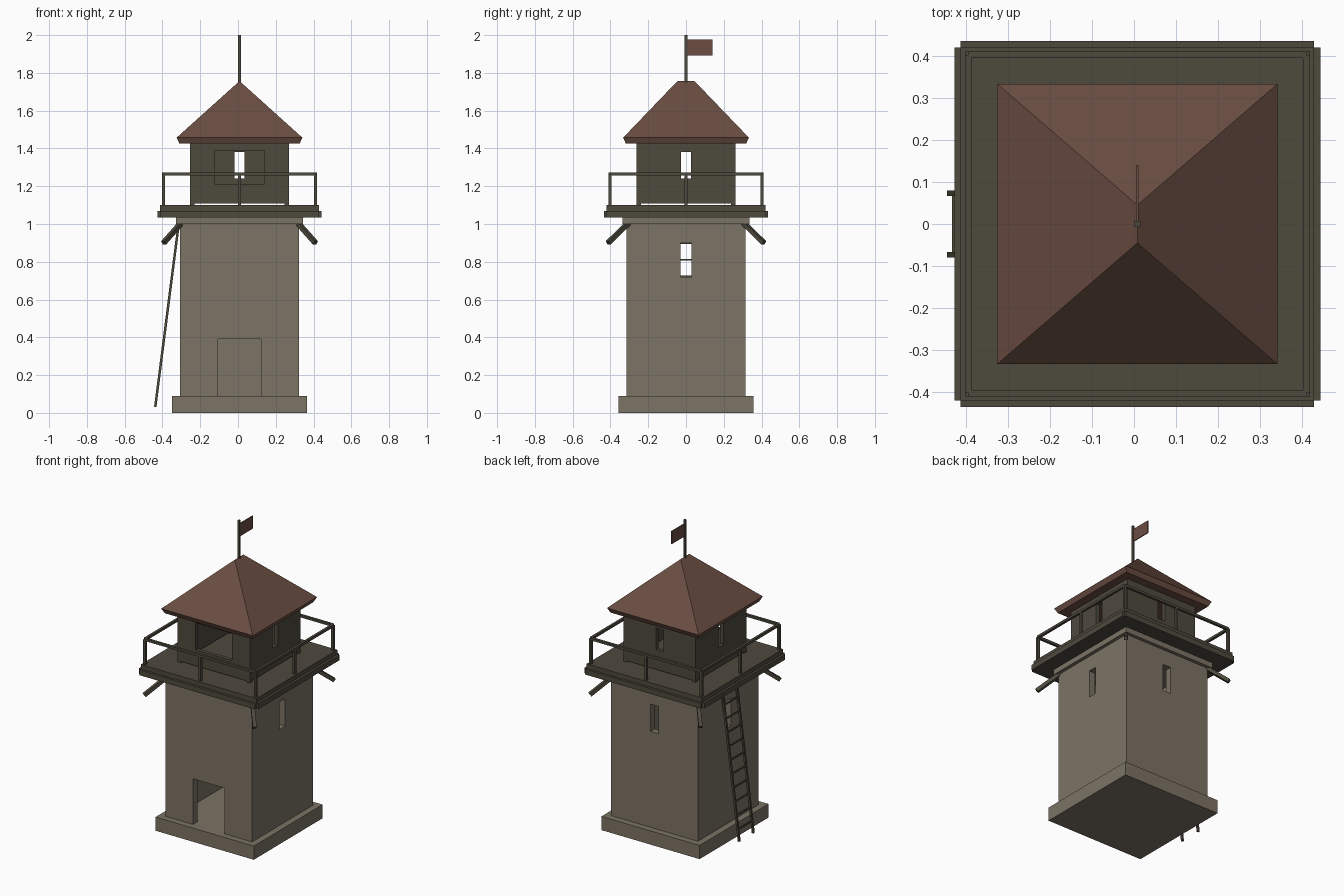
import bpy
import bmesh
from math import pi
from mathutils import Vector, Matrix

default = bpy.data.objects.get("Cube")
if default:
    bpy.data.objects.remove(default, do_unlink=True)

CENTRE = Vector((0.008, 0, 0))   # tower axis; the ladder sits outside on -x


def material(name, rgb):
    m = bpy.data.materials.new(name)
    m.use_nodes = True
    m.diffuse_color = (*rgb, 1)
    m.node_tree.nodes["Principled BSDF"].inputs["Base Color"].default_value = (*rgb, 1)
    return m


STONE = material("weathered_stone", (0.20, 0.172, 0.128))
WOOD = material("dark_wood", (0.076, 0.067, 0.048))
RED = material("roof_red", (0.145, 0.075, 0.055))


def finish(name, bm, mat, matrix=Matrix()):
    mesh = bpy.data.meshes.new(name)
    bm.to_mesh(mesh)
    bm.free()
    mesh.materials.append(mat)
    ob = bpy.data.objects.new(name, mesh)
    ob.matrix_world = Matrix.Translation(CENTRE) @ matrix
    bpy.context.collection.objects.link(ob)
    return ob


def turn(side):
    """Quarter turns: 0 front, 1 left (+x), 2 back, 3 right (-x)."""
    return Matrix.Rotation(side * pi / 2, 4, 'Z')


def box(name, low, high, mat, side=0):
    low, high = Vector(low), Vector(high)
    bm = bmesh.new()
    bmesh.ops.create_cube(bm, size=1)
    bmesh.ops.scale(bm, vec=high - low, verts=bm.verts)
    bmesh.ops.translate(bm, vec=(low + high) / 2, verts=bm.verts)
    return finish(name, bm, mat, turn(side))


def slab(name, half, z0, z1, mat):
    return box(name, (-half, -half, z0), (half, half, z1), mat)


def beam(name, a, b, width, mat, side=0):
    a, b = Vector(a), Vector(b)
    bm = bmesh.new()
    bmesh.ops.create_cube(bm, size=1)
    bmesh.ops.scale(bm, vec=(width, width, (b - a).length), verts=bm.verts)
    place = Matrix.Translation((a + b) / 2) @ (b - a).to_track_quat('Z', 'Y').to_matrix().to_4x4()
    return finish(name, bm, mat, turn(side) @ place)


def wall(name, side, half, thick, z0, z1, opening, mat):
    """Wall panel with one opening (half width, bottom, top)."""
    w, low, top = opening
    reach = half if side % 2 == 0 else half - thick
    xs, zs = (-reach, -w, w, reach), (z0, low, top, z1)
    bm = bmesh.new()
    verts = {}

    def vert(x, z):
        if (x, z) not in verts:
            verts[x, z] = bm.verts.new((x, -half, z))
        return verts[x, z]

    for i in range(3):
        for j in range(3):
            if (i, j) != (1, 1) and zs[j + 1] > zs[j]:
                bm.faces.new((vert(xs[i], zs[j]), vert(xs[i + 1], zs[j]),
                              vert(xs[i + 1], zs[j + 1]), vert(xs[i], zs[j + 1])))
    ob = finish(name, bm, mat, turn(side))
    solid = ob.modifiers.new("thickness", 'SOLIDIFY')
    solid.thickness = thick
    solid.offset = -1


SIDES = ("front", "left", "back", "right")

# Stone tower: plinth, hollow shaft with doorway and slits, cap
slab("plinth", 0.357, 0, 0.09, STONE)
for k, label in enumerate(SIDES):
    hole = (0.115, 0.09, 0.39) if k == 0 else (0.029, 0.72, 0.90)
    wall(label + "_tower_wall", k, 0.315, 0.045, 0.09, 1.0, hole, STONE)
slab("tower_cap", 0.337, 1.0, 1.035, STONE)

# Gallery deck with edge boards, struts and railing
slab("gallery_deck", 0.42, 1.035, 1.10, WOOD)
RAIL = 0.402
for k, label in enumerate(SIDES):
    box(label + "_edge_board", (-0.42, -0.435, 1.035), (0.42, -0.42, 1.07), WOOD, k)
    beam(label + "_strut", (0.30, -0.295, 1.015), (0.402, -0.412, 0.90), 0.023, WOOD, k) \
        if k % 2 == 0 else \
        beam(label + "_strut", (0.295, -0.30, 1.015), (0.412, -0.402, 0.90), 0.023, WOOD, k)
    box(label + "_hand_rail", (-RAIL, -RAIL - 0.008, 1.256), (RAIL, -RAIL + 0.008, 1.272), WOOD, k)
    for post, x in (("corner", -RAIL), ("middle", 0)):
        beam(f"{label}_{post}_post", (x, -RAIL, 1.10), (x, -RAIL, 1.264), 0.016, WOOD, k)

# Lookout cabin: walls raised slightly on corner feet
for k, label in enumerate(SIDES):
    hole = (0.132, 1.212, 1.39) if k == 0 else (0.027, 1.24, 1.38)
    wall(label + "_cabin_wall", k, 0.263, 0.025, 1.108, 1.425, hole, WOOD)
    box(label + "_cabin_foot", (-0.263, -0.263, 1.10), (-0.238, -0.238, 1.108), WOOD, k)

# Hipped roof with a short ridge and flared eaves
bm = bmesh.new()
for half, z in ((0.318, 1.425), (0.333, 1.457)):
    for sx in (-1, 1):
        for sy in (-1, 1):
            bm.verts.new((sx * half, sy * half, z))
for y in (-0.045, 0.045):
    bm.verts.new((0, y, 1.757))
bmesh.ops.convex_hull(bm, input=bm.verts)
bmesh.ops.dissolve_limit(bm, angle_limit=0.01, verts=bm.verts, edges=bm.edges)
bmesh.ops.recalc_face_normals(bm, faces=bm.faces)
finish("hipped_roof", bm, RED)

# Flagpole and flag
beam("flagpole", (0, 0, 1.74), (0, 0, 2.0), 0.014, WOOD)
box("flag", (-0.003, 0.006, 1.892), (0.003, 0.14, 1.976), RED)

# Leaning ladder on the right side
foot, head = Vector((-0.446, 0, 0.032)), Vector((-0.322, 0, 1.0))
for label, y in (("front", -0.073), ("back", 0.073)):
    offset = Vector((0, y, 0))
    beam(label + "_ladder_rail", foot + offset, head + offset, 0.013, WOOD)
for i in range(11):
    p = foot.lerp(head, 0.08 + i * 0.0905)
    beam(f"ladder_rung_{i + 1}", p - Vector((0, 0.073, 0)), p + Vector((0, 0.073, 0)), 0.009, WOOD)
